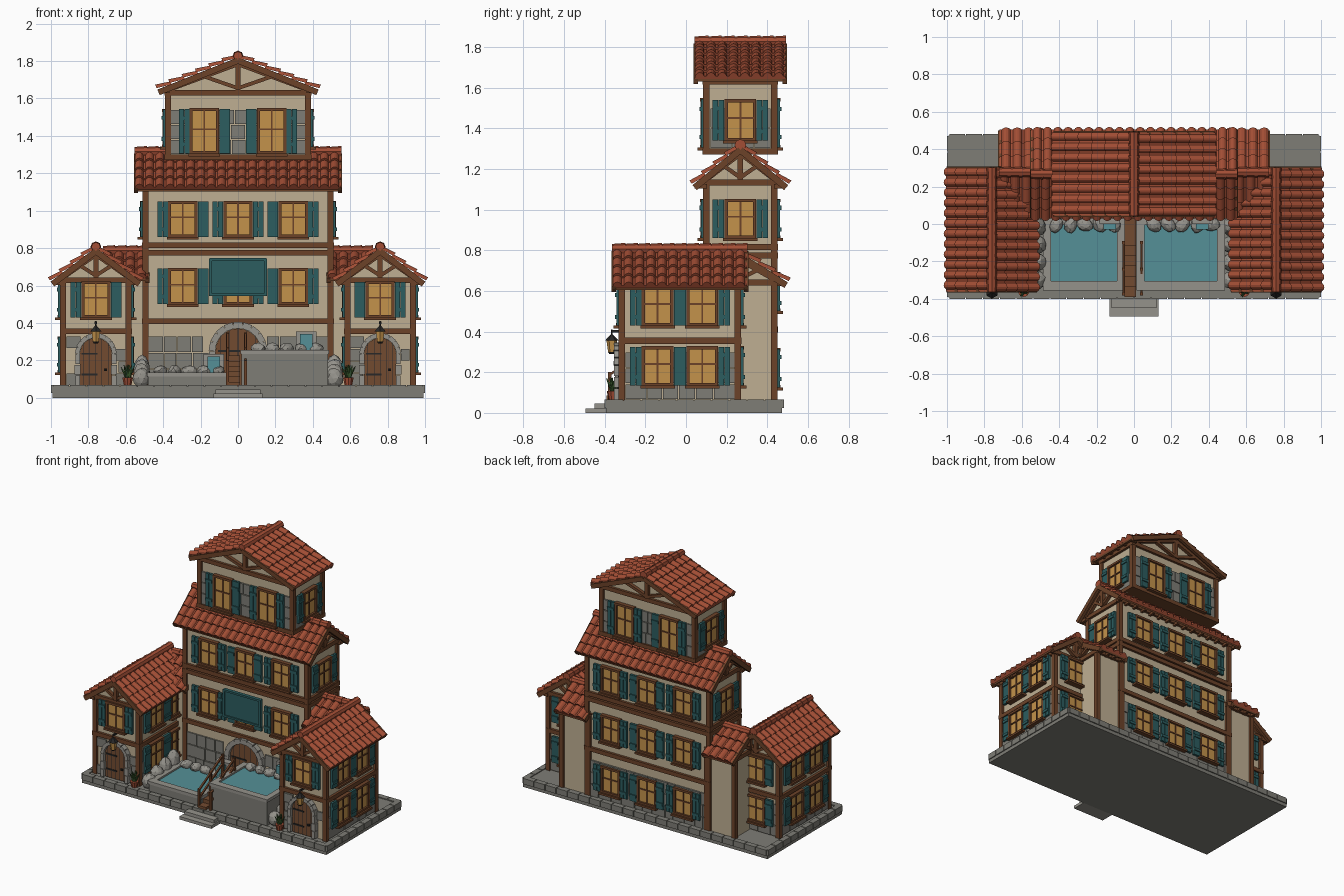
import bpy, bmesh, random
from math import pi, sin, cos, atan2, hypot, radians
from mathutils import Matrix, Vector

if "Cube" in bpy.data.objects:
    bpy.data.objects.remove(bpy.data.objects["Cube"])

random.seed(4)
COL = dict(tile=(.36, .075, .035), plaster=(.52, .43, .29), wood=(.15, .055, .022), door=(.17, .07, .03),
           teal=(.025, .11, .115), glass=(.55, .29, .07), stone=(.21, .205, .18), pale=(.3, .29, .26),
           water=(.09, .28, .31), foam=(.2, .42, .45), iron=(.02, .02, .02), leaf=(.04, .1, .025))
MATS, PARTS = {}, {}
for k, c in COL.items():
    MATS[k] = bpy.data.materials.new(k)
    MATS[k].diffuse_color = (*c, 1)
I = Matrix()
Tr = lambda x, y, z=0: Matrix.Translation((x, y, z))
Rz = lambda d: Matrix.Rotation(radians(d), 4, 'Z')


def part(name, mat):
    return PARTS.setdefault(name, (bmesh.new(), mat))[0]


def box(name, mat, c, s, T=I):
    bmesh.ops.create_cube(part(name, mat), size=1, matrix=T @ Tr(*c) @ Matrix.Diagonal((*s, 1)))


def span(name, mat, x0, x1, y0, y1, z0, z1, T=I):
    box(name, mat, ((x0 + x1) / 2, (y0 + y1) / 2, (z0 + z1) / 2), (x1 - x0, y1 - y0, z1 - z0), T)


def bar(name, mat, T, a, b, w, y, d):
    # beam between two (u, z) points of a wall plane
    du, dz = b[0] - a[0], b[1] - a[1]
    M = T @ Tr((a[0] + b[0]) / 2, y, (a[1] + b[1]) / 2) @ Matrix.Rotation(-atan2(dz, du), 4, 'Y')
    box(name, mat, (0, 0, 0), (hypot(du, dz), d, w), M)


def cone(name, mat, c, r0, r1, h, n=8, T=I):
    bmesh.ops.create_cone(part(name, mat), cap_ends=True, segments=n, radius1=r0, radius2=r1,
                          depth=h, matrix=T @ Tr(*c))


def prism(name, mat, T, pts, y0, y1):
    bm = part(name, mat)
    A, B = [[bm.verts.new(T @ Vector((x, y, z))) for x, z in pts] for y in (y0, y1)]
    bm.faces.new(A)
    bm.faces.new(B[::-1])
    for i in range(len(pts)):
        bm.faces.new((A[i - 1], B[i - 1], B[i], A[i]))


def rock(name, c, s):
    bm = part(name, 'pale')
    M = Tr(*c) @ Rz(random.uniform(0, 360)) @ Matrix.Diagonal((*s, 1))
    for v in bmesh.ops.create_icosphere(bm, subdivisions=2, radius=1, matrix=M)['verts']:
        v.co += Vector([random.uniform(-.003, .003) for _ in range(3)])


def window(T, u, z, w=.14, h=.18):
    span('window_panes', 'glass', u - w / 2, u + w / 2, -.016, 0, z - h / 2, z + h / 2, T)
    for s in (-1, 1):
        box('window_frames', 'wood', (u + s * w / 2, -.013, z), (.016, .03, h + .016), T)
        box('window_frames', 'wood', (u, -.013, z + s * h / 2), (w + .016, .034, .016), T)
        for k in (-1, 1):
            box('shutters', 'teal', (u + s * (w / 2 + .038) + k * .0145, -.018, z), (.027, .018, h + .01), T)
            box('shutter_battens', 'teal', (u + s * (w / 2 + .038), -.03, z + k * h * .3), (.054, .008, .02), T)
    box('window_frames', 'wood', (u, -.016, z), (.009, .012, h), T)
    box('window_frames', 'wood', (u, -.016, z + .01), (w, .012, .009), T)
    box('window_sills', 'wood', (u, -.02, z - h / 2 - .012), (w + .03, .045, .014), T)


def stones(T, half, z0, z1, rows, gap=None):
    # running courses of slightly uneven blocks on a wall
    h = (z1 - z0) / rows
    for r in range(rows):
        u = -half
        while u < half - .005:
            w = min(random.uniform(.06, .11), half - u)
            w = half - u if half - u - w < .03 else w
            if gap is None or u + w < -gap + .02 or u > gap - .02:
                d = random.uniform(.008, .014)
                box('stone_courses', 'stone' if random.random() < .7 else 'pale',
                    (u + w / 2, -d / 2, z0 + (r + .5) * h), (w - .005, d, h - .005), T)
            u += w


def door(T, z0, zs, r, t):
    # arched plank door with a stone surround
    pts = [(-r, z0), (r, z0)] + [(r * cos(pi * i / 12), zs + r * sin(pi * i / 12)) for i in range(13)]
    prism('arched_doors', 'door', T, pts, -.018, .01)
    for i in range(-2, 3):
        x = i * r / 2.6
        bar('door_plank_seams', 'iron', T, (x, z0), (x, zs + (r * r - x * x) ** .5), .003, -.018, .003)
    for z in (z0 + .06, zs):
        box('door_straps', 'iron', (-r * .4, -.02, z), (r, .006, .01), T)
    cone('door_knobs', 'iron', (r * .6, -.024, (z0 + zs) / 2), .009, .009, .012, 6, T)
    m = r + t / 2
    for i in range(9):
        a = pi * (i + .5) / 9
        M = T @ Tr(m * cos(a), -.018, zs + m * sin(a)) @ Matrix.Rotation(-a, 4, 'Y')
        box('door_arch_stones', 'pale', (0, 0, 0), (t, .04, m * pi / 9), M)
    for s in (-1, 1):
        for k in range(3):
            h = (zs - z0) / 3
            box('door_arch_stones', 'pale', (s * m, -.018, z0 + (k + .5) * h), (t + .006 * (k % 2), .04, h - .004), T)


def tile_roof(name, T, length, half, ze, zp):
    # stepped courses of barrel tiles on both slopes, ridge caps and rafter ends
    L, nc = hypot(half, zp - ze), round(length / .055)
    rows, p = max(3, round(L / .078)), length / nc
    n = Vector((0, -(zp - ze), half)) / L
    us = [(-length / 2 + (c + q) * p, b) for c in range(nc)
          for q, b in ((0, 0), (.08, .009), (.22, .017), (.4, .02), (.58, .017), (.72, .009), (.8, 0))]
    us.append((length / 2, 0))
    for side in (0, 180):
        S = T @ Rz(side)
        bm = part(name + '_tiles', 'tile')
        P = lambda u, t, h: bm.verts.new(S @ (Vector((u, -t * half / L, zp - t * (zp - ze) / L)) + n * h))
        for k in range(rows):
            t0, t1 = k * L / rows, (k + 1) * L / rows + .006
            R = [[P(u, t0, .002 + b * .85) for u, b in us], [P(u, t1, .014 + b) for u, b in us],
                 [P(u, t1, -.002) for u, b in us]]
            for A, B in zip(R, R[1:]):
                for i in range(len(us) - 1):
                    bm.faces.new((A[i], B[i], B[i + 1], A[i + 1]))
        prism(name + '_boards', 'wood', S @ Rz(90),
              [(0, zp), (-half, ze), (-half, ze - .016), (0, zp - .016)], -length / 2, length / 2)
        m = int(length / .075)
        for i in range(m + 1):
            box('rafter_ends', 'wood', (-length / 2 + .03 + i * (length - .06) / m, -half + .035, ze - .005),
                (.018, .05, .022), S)
    k = round(length / .06)
    for i in range(k):
        M = T @ Tr(-length / 2 + (i + .5) * length / k, 0, zp + .012) @ Matrix.Rotation(pi / 2, 4, 'Y')
        cone(name + '_ridge_caps', 'tile', (0, 0, 0), .024, .029, length / k + .006, 8, M)


def house(name, x0, x1, y0, y1, z0, along_y, length, half, ze, zp, bands, off=0):
    cx, cy, w, d = (x0 + x1) / 2, (y0 + y1) / 2, x1 - x0, y1 - y0
    lb, hb = (d, w / 2) if along_y else (w, d / 2)
    zb = ze + (zp - ze) * (1 - hb / half) - .02
    span(name + '_walls', 'plaster', x0, x1, y0, y1, z0, zb)
    for x in (x0, x1):
        for y in (y0, y1):
            box('corner_posts', 'wood', (x, y, (z0 + zb) / 2), (.032, .032, zb - z0))
    for z in bands + [zb - .015]:
        box('floor_beams', 'wood', (cx, cy, z), (w + .036, d + .036, .03))
    T = Tr(cx, cy) @ Rz(90 if along_y else 0)
    prism(name + '_gables', 'plaster', T @ Rz(90), [(-hb, zb), (hb, zb), (0, zp - .02)], -lb / 2, lb / 2)
    tile_roof(name + '_roof', T @ Tr(off, 0), length, half, ze, zp)
    for s in (-1, 1):  # gable timber framing
        W = T @ Tr(s * lb / 2, 0) @ Rz(s * 90)
        E = T @ Tr(off + s * length / 2, 0) @ Rz(s * 90)
        H = zp - zb - .02
        bar('gable_timbers', 'wood', W, (0, zb), (0, zp - .03), .026, -.012, .03)
        for k in (-1, 1):
            bar('gable_timbers', 'wood', W, (0, zb + .01), (k * hb * .5, zb + H * .5), .02, -.011, .026)
            bar('gable_timbers', 'wood', W, (k * hb, zb), (0, zp - .03), .024, -.011, .026)
            bar('barge_boards', 'wood', E, (k * half, ze - .012), (0, zp - .012), .032, .004, .022)


# stone platform and entrance steps
span('platform', 'stone', -.993, .993, -.393, .473, 0, .06)
for cy, n, half, ang in ((-.393, 22, .99, 0), (.473, 22, .99, 180)):
    for i in range(n):
        box('platform_edge', 'pale' if i % 3 else 'stone', (-half + (i + .5) * 2 * half / n, .012, .046),
            (2 * half / n - .005, .04, .042), Tr(0, cy) @ Rz(ang))
for s in (-1, 1):
    for i in range(10):
        box('platform_edge', 'stone', (s * .98, -.35 + i * .0866, .046), (.04, .081, .042))
span('entrance_steps', 'pale', -.13, .13, -.495, -.39, 0, .022)
span('entrance_steps', 'pale', -.12, .12, -.45, -.39, .022, .045)

# three-storey hall, top storey, two wings with linking bays
house('hall', -.495, .495, .1, .435, .06, False, 1.1, .225, 1.12, 1.305, [.41, .775, .815])
house('top_storey', -.375, .375, .1, .435, 1.27, True, .445, .425, 1.645, 1.815, [1.285])
for s in (-1, 1):
    a, b = sorted((s * .585, s * .935))
    house('wing', a, b, -.315, .255, .06, True, .66, .232, .62, .795, [.355])
    a, b = sorted((s * .48, s * .7))
    house('link', a, b, .12, .435, .06, False, .24, .215, .64, .775, [], s * .01)

F, B = Tr(0, .1), Tr(0, .435) @ Rz(180)
stones(F, .48, .065, .33, 3, .15)
stones(B, .48, .065, .33, 3)
door(F, .065, .25, .12, .035)
for u in (-.295, 0, .295):
    for z in (.595, .955):
        window(F, u, z)
    for z in (.22, .595, .955):
        window(B, u, z)
for T in (F, B):
    stones(T, .36, 1.3, 1.54, 3)
    for u in (-.18, .18):
        window(T, u, 1.425, .14, .23)
for s in (-1, 1):
    window(Tr(s * .495, .2675) @ Rz(s * 90), 0, .955)
    T = Tr(s * .375, .2675) @ Rz(s * 90)
    stones(T, .15, 1.3, 1.5, 2)
    window(T, 0, 1.44, .14, .19)
    # wing walls
    f, bk = Tr(s * .76, -.315), Tr(s * .76, .255) @ Rz(180)
    out, inn = Tr(s * .935, -.03) @ Rz(s * 90), Tr(s * .585, -.03) @ Rz(-s * 90)
    stones(f, .16, .065, .33, 4, .1)
    stones(bk, .16, .065, .3, 3)
    door(f, .065, .235, .085, .025)
    for T in (f, bk):
        window(T, 0, .525)
    window(bk, 0, .23)
    for T in (out, inn):
        stones(T, .27, .065, .3, 3)
        for u in (-.11, .11) if T is out else (s * .11, -s * .04 - s * .09):
            for z in (.23, .525):
                window(T, u, z)
    # hanging lantern
    x, y = s * .76, -.365
    span('lantern_bracket', 'iron', x - .006, x + .006, y, -.31, .395, .407)
    cone('lantern_bracket', 'iron', (x, y, .395), .004, .004, .03, 6)
    cone('lantern_cap', 'iron', (x, y, .37), .034, .006, .03, 6)
    cone('lantern_glass', 'glass', (x, y, .327), .018, .026, .056, 6)
    cone('lantern_base', 'iron', (x, y, .295), .012, .02, .01, 6)
    # potted shrub
    cone('plant_pots', 'tile', (s * .59, -.36, .085), .02, .03, .045, 10)
    for i in range(14):
        M = Tr(s * .59, -.36, .1) @ Rz(i * 137) @ Matrix.Rotation(.15 + .06 * (i % 8), 4, 'X')
        cone('plant_leaves', 'leaf', (0, 0, .04), .011, .001, .075, 4, M)

# hanging sign board
span('sign_board', 'teal', -.15, .15, .05, .066, .55, .74)
for s in (-1, 1):
    box('sign_frame', 'teal', (s * .147, .054, .645), (.014, .026, .2))
    box('sign_frame', 'teal', (0, .054, .645 + s * .094), (.3, .026, .014))
    box('sign_brackets', 'wood', (s * .1, .08, .72), (.014, .05, .014))

# two bathing pools at different heights
for x0, x1, top, sx, s in ((-.48, -.055, .135, -.13, -1), (.02, .48, .255, .365, 1)):
    y0, y1 = -.35, .04
    for a, b, c, d in ((x0, x1, y0, y0 + .04), (x0, x1, y1 - .04, y1), (x0, x0 + .03, y0, y1), (x1 - .03, x1, y0, y1)):
        span('pool_walls', 'stone', a, b, c, d, .06, top - .02)
        span('pool_rim', 'pale', a - .006, b + .006, c - .006, d + .006, top - .022, top)
    span('pool_water', 'water', x0 + .02, x1 - .02, y0 + .03, y1 - .02, .06, top - .012)
    for i in range(5):
        rock('pool_rocks', (s * (.415 - i * .077), -.005, top + .008), (.044, .035, .03))
    for i in range(4):
        rock('side_rocks', (s * .515, -.3 + i * .095, .105 + .012 * i), (.046, .05, .055 + .012 * i))
    # spout block with falling water, and ripples below it
    span('water_spout', 'pale', sx - .055, sx + .055, .0, .05, top - .02, top + .1)
    span('water_sheet', 'water', sx - .033, sx + .033, -.03, .005, top - .02, top + .085)
    for r in (.04, .065, .09):
        q = [(sx + r * cos(a), -.08 + r * sin(a)) for a in [pi + pi * i / 8 for i in range(1, 8)]]
        M = Tr(0, 0, top - .011) @ Matrix.Rotation(-pi / 2, 4, 'X')
        for a, b in zip(q, q[1:]):
            bar('ripples', 'foam', M, (a[0], -a[1]), (b[0], -b[1]), .005, 0, .004)

# wooden stair and railings between the pools
for i in range(6):
    span('wooden_stair', 'door', -.05, .012, -.39 + i * .055, -.325 + i * .055, .06, .085 + i * .028)
span('wooden_stair', 'door', -.05, .012, -.06, .03, .06, .225)
for x in (-.055, .04):
    S = Tr(x, 0) @ Rz(90)
    for y, z in ((-.375, .07), (-.24, .14), (-.1, .22)):
        span('railing_posts', 'wood', x - .008, x + .008, y - .008, y + .008, .06, z + .13)
    for h in (.06, .12):
        bar('railing_rails', 'wood', S, (-.375, .07 + h), (-.1, .22 + h), .012, 0, .012)

# turn the collected meshes into objects
for name, (bm, mat) in PARTS.items():
    if not name.endswith('_tiles'):
        bmesh.ops.recalc_face_normals(bm, faces=bm.faces)
    me = bpy.data.meshes.new(name)
    bm.to_mesh(me)
    bm.free()
    me.materials.append(MATS[mat])
    bpy.context.collection.objects.link(bpy.data.objects.new(name, me))

for m in bpy.data.materials:
    if m.users and not m.is_grease_pencil:
        m.use_nodes = True
        m.node_tree.nodes["Principled BSDF"].inputs["Base Color"].default_value = m.diffuse_color
